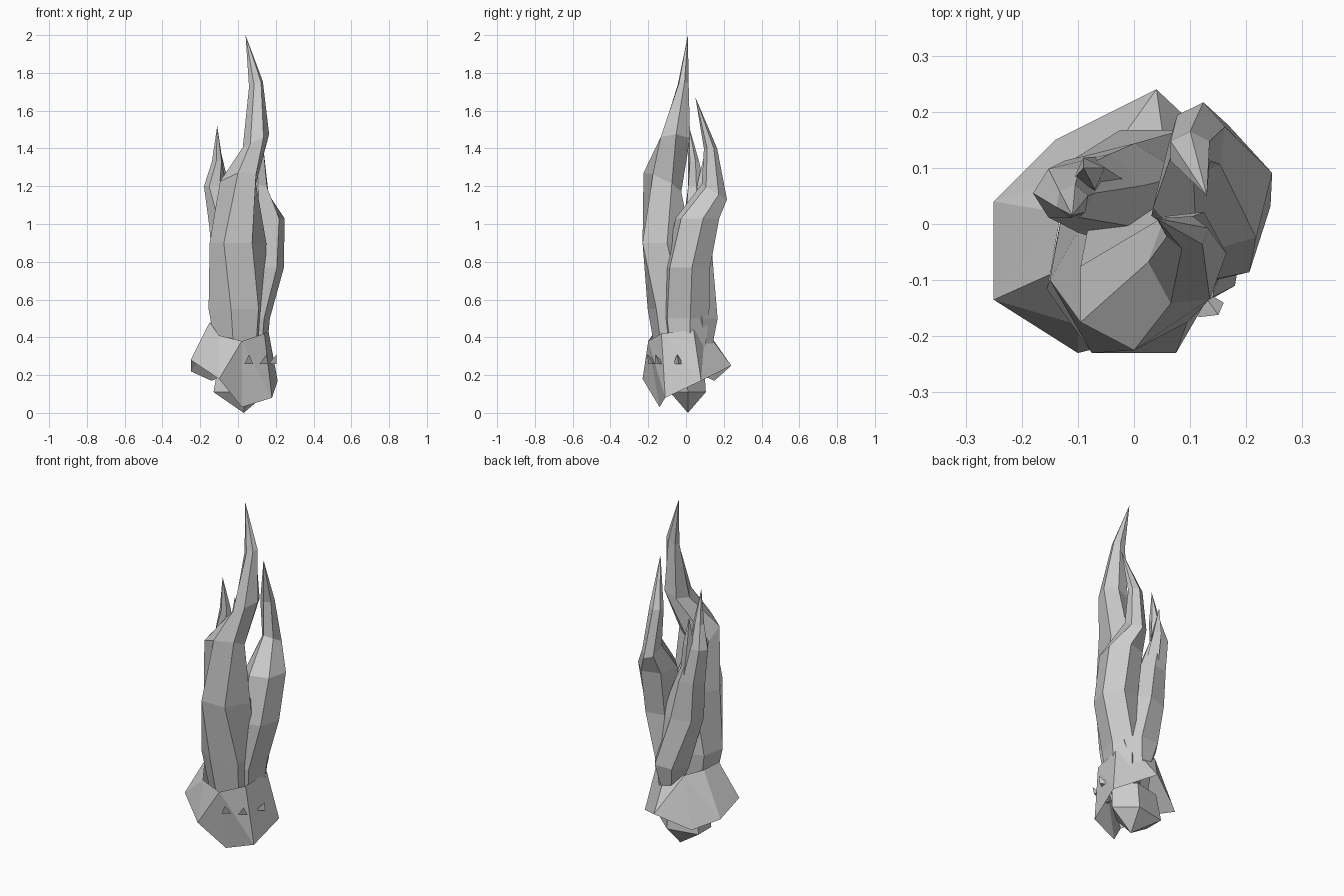
import bpy
import bmesh
from math import cos, sin, radians
from mathutils import Vector

cube = bpy.data.objects.get("Cube")
if cube:
    bpy.data.objects.remove(cube, do_unlink=True)

stone = bpy.data.materials.new("pale_grey_stone")
stone.use_nodes = True
grey = (0.6, 0.6, 0.6, 1)
stone.diffuse_color = grey
shader = next(n for n in stone.node_tree.nodes if n.type == "BSDF_PRINCIPLED")
shader.inputs["Base Color"].default_value = grey
shader.inputs["Roughness"].default_value = 0.9


def finish(bm, name):
    """Turn a bmesh into a flat shaded object with the stone material."""
    bmesh.ops.recalc_face_normals(bm, faces=bm.faces)
    mesh = bpy.data.meshes.new(name)
    bm.to_mesh(mesh)
    bm.free()
    mesh.materials.append(stone)
    obj = bpy.data.objects.new(name, mesh)
    bpy.context.scene.collection.objects.link(obj)
    return obj


def bridge(bm, lower, upper):
    count = len(lower)
    for i in range(count):
        j = (i + 1) % count
        bm.faces.new((lower[i], lower[j], upper[j], upper[i]))


def fan(bm, ring, point):
    apex = bm.verts.new(point)
    for i, vert in enumerate(ring):
        bm.faces.new((vert, ring[(i + 1) % len(ring)], apex))


def tongue(name, rings, tip, sides=6):
    """Loft a twisting tongue; ring = z, x, y, x radius, y radius, twist, x tilt, y tilt."""
    bm = bmesh.new()
    loops = []
    for z, x, y, rx, ry, twist, tx, ty in rings:
        loop = []
        for i in range(sides):
            a = radians(twist + 360 * i / sides)
            dx, dy = rx * cos(a), ry * sin(a)
            loop.append(bm.verts.new((x + dx, y + dy, z + tx * dx + ty * dy)))
        loops.append(loop)
    for lower, upper in zip(loops, loops[1:]):
        bridge(bm, lower, upper)
    bm.faces.new(loops[0])
    fan(bm, loops[-1], tip)
    return finish(bm, name)


# Tall front tongue
tongue("front_tongue", [
    (.3, 0, -.06, .12, .1, 20, 0, 0),
    (.55, -.01, -.07, .155, .135, 20, 0, 0),
    (.9, 0, -.1, .15, .15, 0, 0, 0),
    (1.22, 0, -.125, .11, .1, 30, .2, -.5),
    (1.44, .095, -.06, .07, .09, 5, .5, 0),
    (1.74, .095, -.015, .038, .03, 15, .4, 0),
], (.04, .01, 2))

# Right tongue with a bent shoulder, leaning to the back
tongue("side_tongue", [
    (.28, .07, 0, .08, .1, 10, 0, 0),
    (.5, .08, 0, .09, .13, 10, 0, 0),
    (.77, .135, .01, .11, .125, 10, 0, 0),
    (1.03, .14, .06, .11, .12, 15, 0, 0),
    (1.17, .115, .15, .05, .068, 20, 0, -.6),
    (1.4, .1, .13, .04, .035, 30, 0, 0),
], (.13, .05, 1.67))

# Back tongue that leans to the left
tongue("back_tongue", [
    (.34, .04, .09, .05, .05, 10, 0, 0),
    (.5, .03, .085, .11, .095, 0, 0, 0),
    (.78, -.02, .055, .12, .09, 20, 0, 0),
    (1.0, -.07, .055, .085, .075, 10, 0, 0),
    (1.2, -.125, .055, .055, .05, 0, 0, 0),
    (1.33, -.11, .04, .03, .03, 20, 0, 0),
], (-.11, .015, 1.52))

# Small second point beside the back tongue
tongue("back_spur", [
    (1.05, -.07, .08, .05, .04, 0, 0, 0),
    (1.22, -.08, .09, .03, .03, 20, 0, 0),
], (-.09, .1, 1.38), 4)

# Flared open skirt: pairs of rim point and collar point
skirt = (
    ((-.25, -.135, .28), (-.15, -.09, .48)),
    ((-.1, -.23, .18), (-.1, -.18, .41)),
    ((.02, -.14, .03), (.02, -.2, .38)),
    ((.18, -.11, .08), (.14, -.13, .42)),
    ((.21, .08, .17), (.16, .04, .44)),
    ((.04, .24, .25), (.06, .1, .44)),
    ((-.14, .15, .17), (-.06, .1, .45)),
    ((-.25, .04, .22), (-.13, .02, .47)))
bm = bmesh.new()
rim = [bm.verts.new(low) for low, high in skirt]
collar = [bm.verts.new(high) for low, high in skirt]
bridge(bm, rim, collar)
bmesh.ops.triangulate(bm, faces=bm.faces[:])
finish(bm, "flared_skirt")

# Rock showing below the skirt
tongue("lower_rock", [
    (.26, .01, 0, .14, .1, 0, 0, 0),
    (.11, 0, .01, .16, .1, 0, 0, 0),
], (.03, .01, 0), 5)

# Little splinters on the base
for i, (x, y) in enumerate(((.05, -.175), (.13, -.14), (.175, -.04))):
    out = Vector((x, y, 0)).normalized() * .03
    tongue(f"splinter_{i + 1}", [(.26, x, y, .03, .03, 0, 0, 0)],
           (x + out.x, y + out.y, .31), 3)
